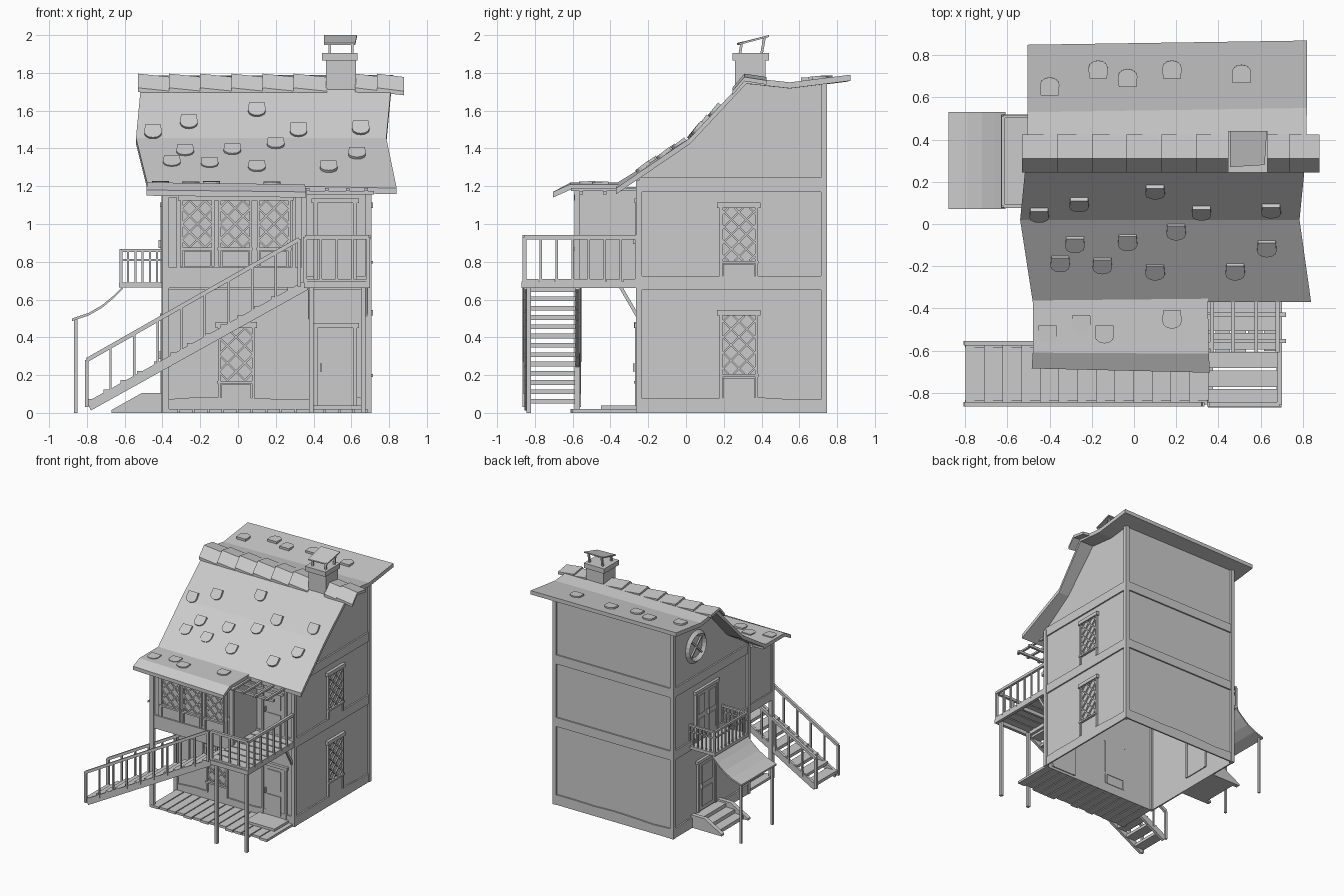
import bpy, bmesh, math, random
from mathutils import Vector as V, Matrix as M

if "Cube" in bpy.data.objects:
    bpy.data.objects.remove(bpy.data.objects["Cube"])
random.seed(3)

def obj(name, bm, mat=None):
    bmesh.ops.recalc_face_normals(bm, faces=bm.faces)
    me = bpy.data.meshes.new(name)
    bm.to_mesh(me); bm.free()
    o = bpy.data.objects.new(name, me)
    if mat: o.matrix_world = mat
    bpy.context.collection.objects.link(o)
    return o

def box(bm, x0, x1, y0, y1, z0, z1):
    bmesh.ops.create_cube(bm, size=1, matrix=M.Translation(((x0+x1)/2, (y0+y1)/2, (z0+z1)/2))
                          @ M.Diagonal((x1-x0, y1-y0, z1-z0, 1)))

def boxes(name, *bs, mat=None):
    bm = bmesh.new()
    for b in bs: box(bm, *b)
    return obj(name, bm, mat)

def bar(bm, p, q, w, d):
    p, q = V(p), V(q); v = q - p
    bmesh.ops.create_cube(bm, size=1, matrix=M.Translation((p+q)/2)
        @ v.to_track_quat('X', 'Z').to_matrix().to_4x4() @ M.Diagonal((v.length, w, d, 1)))

def sheet(name, rows, off):
    """Thick strip: rows of point pairs, thickened by the vector off."""
    bm = bmesh.new(); off = V(off)
    vs = [[bm.verts.new(c) for c in (V(a), V(b), V(b)+off, V(a)+off)] for a, b in rows]
    for r, s in zip(vs, vs[1:]):
        for k in range(4): bm.faces.new((r[k], r[(k+1) % 4], s[(k+1) % 4], s[k]))
    bm.faces.new(vs[0]); bm.faces.new(vs[-1])
    return obj(name, bm)

def place(x, y, z, deg): return M.Translation((x, y, z)) @ M.Rotation(math.radians(deg), 4, 'Z')

# Walls: open shell with gabled sides
X0, X1, Y0, Y1 = -.39, .69, -.25, .73
prof = [(Y0, 0), (Y0, 1.25), (.02, 1.435), (.32, 1.755), (.53, 1.73), (Y1, 1.755), (Y1, 0)]
bm = bmesh.new()
L, R = [[bm.verts.new((x, y, z)) for y, z in prof] for x in (X0, X1)]
bm.faces.new(L); bm.faces.new(R)
for i in (0, 5): bm.faces.new((L[i], L[i+1], R[i+1], R[i]))
obj("walls", bm)

# Uneven plinth, floor bands, corner posts
def plinth(name, a, b, off):
    a, b = V(a), V(b); rows = []
    for i in range(7):
        p = a.lerp(b, i/6)
        rows.append((p, p + V((0, 0, random.uniform(.07, .088)))))
    sheet(name, rows, off)
plinth("plinth_right", (X1, Y0, 0), (X1, Y1, 0), (.012, 0, 0))
plinth("plinth_left", (X0, Y0, 0), (X0, Y1, 0), (-.012, 0, 0))
plinth("plinth_back", (X0, Y1, 0), (X1, Y1, 0), (0, .012, 0))
plinth("plinth_front", (X0, Y0, 0), (X1, Y0, 0), (0, -.012, 0))
for n, z in (("lower", .65), ("upper", 1.17)):
    h = z + .075
    boxes(n + "_floor_band", (X1, X1+.012, Y0, Y1, z, h), (X0-.012, X0, Y0, Y1, z, h),
          (X0, X1, Y1, Y1+.012, z, h), (X0, X1, Y0-.012, Y0, z, h))
boxes("corner_posts", *[(x-.016, x+.016, y-.016, y+.016, 0, t)
      for x in (X0, X1) for y, t in ((Y0, 1.23), (Y1, 1.74))])

# Roof
sheet("main_roof", [((-.48, -.37, 1.215), (.84, -.37, 1.19)), ((-.54, .02, 1.455), (.785, .02, 1.455)),
      ((-.51, .32, 1.775), (.815, .32, 1.775)), ((-.505, .53, 1.745), (.82, .55, 1.75)),
      ((-.505, .85, 1.785), (.82, .87, 1.79))], (0, 0, -.032))
sheet("porch_roof", [((-.48, -.33, 1.22), (.35, -.33, 1.21)), ((-.48, -.61, 1.22), (.355, -.615, 1.21)),
      ((-.485, -.685, 1.18), (.36, -.705, 1.17))], (0, 0, -.03))
spans = [(-.53+.165*k, -.355+.165*k) for k in range(6)] + [(.62, .77), (.735, .88)]
for i, (a, b) in enumerate(spans):
    sheet(f"ridge_tile_{i}", [((a, y, z+.006), (b, y, z-.012))
          for y, z in ((.245, 1.715), (.31, 1.79), (.425, 1.772))], (0, 0, -.022))

# Rounded loose shingles following the slope
RP = [(-.7, 1.175), (-.61, 1.215), (-.37, 1.205), (.02, 1.455), (.32, 1.775), (.53, 1.747), (.87, 1.787)]
def roof_at(y):
    for (a, za), (b, zb) in zip(RP, RP[1:]):
        if a <= y <= b: return za + (zb-za)*(y-a)/(b-a), math.atan2(zb-za, b-a)
tabs = [(.1, .16), (-.26, .1), (.32, .06), (.65, .07), (.2, -.03), (-.03, -.08), (-.28, -.09), (-.35, -.18),
        (-.15, -.19), (.1, -.22), (.63, -.11), (.48, -.22), (-.45, .05), (-.41, -.52), (-.25, -.47),
        (-.14, -.52), (.18, -.45), (-.4, .65), (-.17, .73), (-.03, .69), (.18, .73), (.51, .71)]
for i, (x, y) in enumerate(tabs):
    z, s = roof_at(y); bm = bmesh.new()
    f = bm.faces.new([bm.verts.new(p) for p in [(.042, .04, 0), (-.042, .04, 0)] +
        [(-.046*math.cos(t*math.pi/6), -.01-.036*math.sin(t*math.pi/6), 0) for t in range(7)]])
    g = bmesh.ops.extrude_face_region(bm, geom=[f])["geom"]
    bmesh.ops.translate(bm, vec=(0, 0, .02), verts=[v for v in g if isinstance(v, bmesh.types.BMVert)])
    obj(f"shingle_{i}", bm, M.Translation((x, y, z-.005)) @ M.Rotation(s + (.08 if y < .32 else -.08), 4, 'X')
        @ M.Rotation(math.pi if y > .32 else 0, 4, 'Z'))

# Chimney with tilted cap
boxes("chimney_stack", (.465, .625, .26, .42, 1.68, 1.88))
boxes("chimney_band", (.445, .632, .245, .44, 1.865, 1.905))
bm = bmesh.new()
for x in (.485, .605):
    bar(bm, (x, .285, 1.9), (x, .295, 1.96), .014, .014)
    bar(bm, (x, .40, 1.9), (x, .415, 1.985), .014, .014)
obj("chimney_cap_posts", bm)
sheet("chimney_cap", [((.455, .27, 1.958), (.62, .28, 1.958)), ((.455, .44, 2.0), (.63, .44, 2.0))], (0, 0, -.01))

# Lattice windows and doors, built facing -y
def window(name, w, h, mat, panel=.09):
    bm = bmesh.new(); t = .014
    box(bm, -w/2, w/2, -.004, .004, 0, h)
    for s in (-1, 1): box(bm, s*w/2-t/2, s*w/2+t/2, -.018, .004, -panel, h)
    box(bm, -w/2-.02, w/2+.02, -.024, .004, h, h+.03)
    box(bm, -w/2-.01, w/2+.01, -.024, .004, -.014, 0)
    box(bm, -w/2+.012, w/2-.012, -.012, .004, -panel, -.02)
    n = int((w+h)/.078)
    for k in range(1, n+1):
        c = (k-.5)*(w+h)/n
        a, b = max(0, c-h), min(w, c)
        for s in (1, -1):
            bar(bm, (s*(a-w/2), -.008, c-a), (s*(b-w/2), -.008, c-b), .012, .01)
    obj(name, bm, mat)

def door(name, w, h, mat, leaves=1):
    bm = bmesh.new()
    box(bm, -w/2, w/2, -.01, .008, 0, h)
    for s in (-1, 1): box(bm, s*w/2-.01, s*w/2+.01, -.02, .012, 0, h)
    box(bm, -w/2-.02, w/2+.02, -.022, .012, h, h+.025)
    lw = w/leaves
    for k in range(leaves):
        c = -w/2 + (k+.5)*lw
        for z0, z1 in ((.08*h, .45*h), (.55*h, .93*h)):
            box(bm, c-lw*.3, c+lw*.3, -.016, 0, z0, z1)
    hx = -w*.36 if leaves == 1 else .012
    box(bm, hx-.005, hx+.005, -.03, 0, h*.46, h*.56)
    obj(name, bm, mat)

window("right_window_upper", .19, .28, place(X1, .28, .805, 90), .08)
window("right_window_lower", .19, .31, place(X1, .28, .205, 90), .125)
window("front_window_lower", .18, .28, place(-.01, Y0, .17, 0), .095)
for i, x in enumerate((-.215, -.015, .19)):
    window(f"bay_window_{i}", .165, .25, place(x, -.57, .875, 0), .1)
door("front_door_lower", .21, .43, place(.515, Y0, .02, 0))
door("front_door_upper", .21, .4, place(.515, Y0, .71, 0))
door("left_door_lower", .22, .4, place(X0, .30, .1, -90))
door("left_door_upper", .28, .4, place(X0, .30, .69, -90), 2)

# Round gable window
bpy.ops.mesh.primitive_torus_add(major_segments=20, minor_segments=4, major_radius=.11, minor_radius=.024,
                                 location=(X0, .43, 1.48), rotation=(0, math.pi/2, 0))
bpy.context.object.name = "round_window_frame"
bm = bmesh.new()
for a in (math.pi/4, -math.pi/4):
    c, s = .11*math.cos(a), .11*math.sin(a)
    bar(bm, (X0-.006, .43-c, 1.48-s), (X0-.006, .43+c, 1.48+s), .012, .012)
obj("round_window_bars", bm)

# Projecting bay with posts and base beam
boxes("bay", (X0, .35, -.57, Y0, .66, 1.195))
boxes("bay_base_beam", (X0-.01, .36, -.585, -.565, .66, .77), (X0-.01, X0, -.57, Y0, .66, .73),
      (X0-.005, .355, -.585, -.565, 1.14, 1.19))
boxes("bay_posts", (-.4, -.365, -.59, -.56, 0, 1.19), (.335, .365, -.59, -.56, .66, 1.19),
      (-.325, -.305, -.58, -.56, .76, 1.15), (.285, .305, -.58, -.56, .76, 1.15))

# Ground porch planks and door step
n = 14; w = (X1-X0)/n
boxes("porch_planks", *[(X0+k*w+.004, X0+(k+1)*w-.004, -.6+random.uniform(-.015, .015), Y0, 0, .02) for k in range(n)])
boxes("door_step", (.38, .65, -.45, Y0, .015, .04))

# Upper landing: planks, frame, posts, brace
boxes("landing_planks", *[(.35, .7, -.86+k*.088, -.86+k*.088+.078, .69, .71) for k in range(7)])
boxes("landing_frame", (.35, .7, -.87, -.845, .66, .695), (.35, .7, -.3, -.275, .66, .695),
      (.35, .375, -.86, Y0, .66, .695), (.675, .7, -.86, Y0, .66, .695), (.35, .7, -.58, -.56, .66, .695))
boxes("landing_posts", (.375, .4, -.845, -.82, 0, .67), (.65, .675, -.845, -.82, 0, .67))
bm = bmesh.new()
for x in (.38, .68): bar(bm, (x, -.345, .665), (x, Y0, .5), .018, .018)
obj("landing_braces", bm)

def railing(name, a, b, n, h, mid=False, t=.013, rail=.022):
    bm = bmesh.new(); a, b, up = V(a), V(b), V((0, 0, h))
    bar(bm, a+up, b+up, rail, rail)
    if mid: bar(bm, a+up*.72, b+up*.72, t, t)
    for k in range(n):
        p = a.lerp(b, k/(n-1)); q = t*1.5 if k in (0, n-1) else t
        box(bm, p.x-q/2, p.x+q/2, p.y-q/2, p.y+q/2, p.z, p.z+h)
    return obj(name, bm)
railing("landing_rail_right", (.69, -.855, .69), (.69, -.26, .69), 8, .24)
railing("landing_rail_front", (.355, -.855, .69), (.69, -.855, .69), 5, .24)

# Long front stair with open treads and two railings
A, B = V((-.79, 0, .035)), V((.36, 0, .675))
bm = bmesh.new()
for y in (-.845, -.575): bar(bm, A+V((0, y, 0)), B+V((0, y, 0)), .022, .05)
obj("stair_stringers", bm)
boxes("stair_treads", *[(x-.045, x+.045, -.85, -.57, z-.01, z+.015) for x, z in
      [(A.x+(B.x-A.x)*(k+.4)/13, A.z+(B.z-A.z)*(k+.5)/13) for k in range(13)]])
for n, y in (("front", -.855), ("back", -.565)):
    railing(f"stair_rail_{n}", (-.8, y, .03), (.325, y, .67), 10, .25)

# Pergola over the landing
boxes("pergola", *[(.36, .72, y-.01, y+.01, 1.155, 1.175) for y in (-.43, -.555)],
      *[(x-.009, x+.009, -.61, Y0, 1.175, 1.19) for x in (.37, .47, .58, .68)])

# Left balcony
bx, y0, y1 = -.63, .075, .52
boxes("balcony_floor", (bx, X0, y0, y1, .665, .69))
for n, a, b, k in (("front", (X0, y0+.01), (bx+.01, y0+.01), 7), ("back", (X0, y1-.01), (bx+.01, y1-.01), 7),
                   ("outer", (bx+.01, y0+.01), (bx+.01, y1-.01), 10)):
    railing(f"balcony_rail_{n}", (*a, .68), (*b, .68), k, .18, True, .01, .016)

# Curved canopy on posts
sheet("canopy", [((x, .07, z), (x, .53, z)) for x, z in
      ((-.61, .67), (-.66, .62), (-.72, .57), (-.79, .53), (-.88, .5))], (0, 0, -.014))
boxes("canopy_posts", *[(-.868, -.85, y-.009, y+.009, 0, .5) for y in (.095, .505)])

# Side steps with sloped cheeks
for n, y in (("front", .11), ("back", .455)):
    sheet(f"step_cheek_{n}", [((x, y, 0), (x, y, z)) for x, z in ((-.67, .015), (-.51, .105), (X0, .105))], (0, .035, 0))
boxes("side_steps", *[(-.63+.08*k, X0, .14, .46, .03*k, .03*(k+1)) for k in range(3)])
